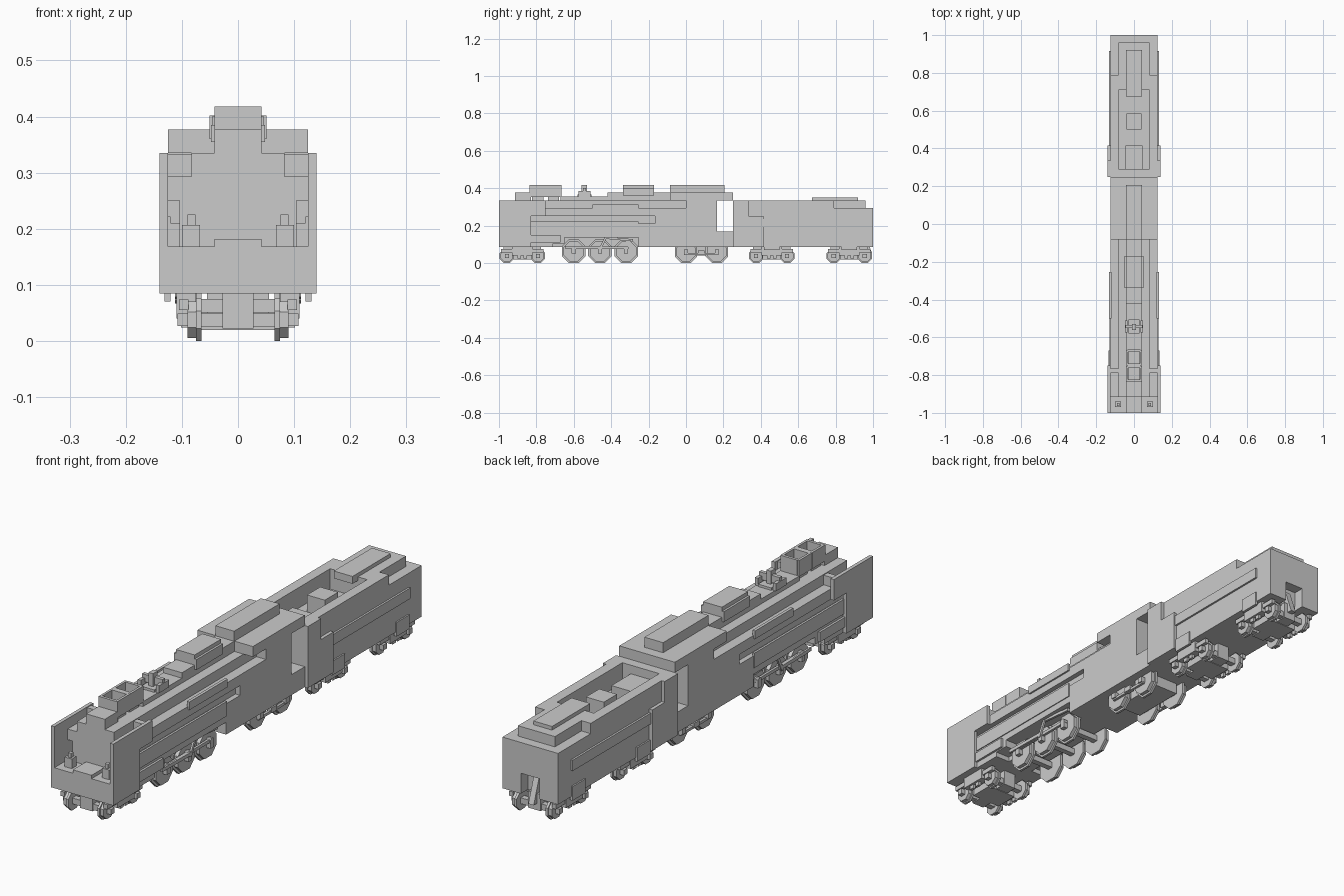
import bpy, bmesh, math
from mathutils import Matrix, Vector

if "Cube" in bpy.data.objects:
    bpy.data.objects.remove(bpy.data.objects["Cube"])


def finish(name, bm):
    bmesh.ops.recalc_face_normals(bm, faces=bm.faces)
    me = bpy.data.meshes.new(name)
    bm.to_mesh(me)
    bm.free()
    ob = bpy.data.objects.new(name, me)
    bpy.context.collection.objects.link(ob)
    return ob


def box(name, x0, x1, y0, y1, z0, z1):
    bm = bmesh.new()
    m = Matrix.Translation(((x0 + x1) / 2, (y0 + y1) / 2, (z0 + z1) / 2)) @ \
        Matrix.Diagonal((x1 - x0, y1 - y0, z1 - z0, 1))
    bmesh.ops.create_cube(bm, size=1, matrix=m)
    return finish(name, bm)


def cbox(name, hx, *r):           # box centred on x
    return box(name, -hx, hx, *r)


def pair(name, x0, x1, *r):       # box mirrored left and right
    box(name + "_right", x0, x1, *r)
    box(name + "_left", -x1, -x0, *r)


def prism(name, pts, axis, a, b):
    """Extrude a 2D outline: axis 'y' uses (x,z), axis 'x' uses (y,z)."""
    bm = bmesh.new()
    vs = [bm.verts.new((p, a, q) if axis == 'y' else (a, p, q)) for p, q in pts]
    f = bm.faces.new(vs)
    d = Vector((0, b - a, 0)) if axis == 'y' else Vector((b - a, 0, 0))
    ext = bmesh.ops.extrude_face_region(bm, geom=[f])
    bmesh.ops.translate(bm, vec=d, verts=[v for v in ext['geom'] if isinstance(v, bmesh.types.BMVert)])
    if f.is_valid is False or len(bm.faces) < len(pts) + 2:
        bm.faces.new(vs)
    return finish(name, bm)


def sym_profile(half):            # mirror a right-hand outline across x = 0
    return half + [(-x, z) for x, z in reversed(half)]


def prism_pair(name, pts, a, b):
    prism(name + "_right", pts, 'x', a, b)
    prism(name + "_left", pts, 'x', -b, -a)


def ngon(y, z, r, n=8):
    R = r / math.cos(math.pi / n)
    return [(y + R * math.cos(2 * math.pi * (i + .5) / n),
             z + R * math.sin(2 * math.pi * (i + .5) / n)) for i in range(n)]


def bar(name, p, q, w, a, b):     # slanted rod between two (y,z) points
    d = (Vector(q) - Vector(p)).normalized() * w
    n = Vector((-d.y, d.x))
    p, q = Vector(p) - d, Vector(q) + d
    prism_pair(name, [tuple(p + n), tuple(q + n), tuple(q - n), tuple(p - n)], a, b)


def wheelset(name, y, r):
    prism_pair(name + "_flange", ngon(y, r, r), .065, .075)
    prism_pair(name + "_tread", ngon(y, r, r * .86), .075, .09)
    prism_pair(name + "_hub", ngon(y, r, .011, 4), .09, .108)
    cbox(name + "_axle", .066, y - .012, y + .012, r - .012, r + .012)


# Boiler: stepped cross-section, with side recess above the running board
prism("boiler", sym_profile([(.104, .15), (.104, .25), (.125, .25), (.125, .293),
                             (.083, .293), (.083, .335)]), 'y', -.915, .0)
pair("boiler_lower_side", .10, .125, -.83, .0, .135, .21)
pair("boiler_rear_side", .10, .125, -.165, .0, .20, .255)
pair("running_panel", .12, .129, -.83, -.255, .162, .222)
pair("side_box", .12, .132, -.5, -.255, .28, .313)
cbox("ridge_front", .042, -.915, -.83, .33, .377)
cbox("ridge_middle", .042, -.67, -.42, .33, .355)
cbox("ridge_rear", .042, -.42, -.06, .33, .377)

# Frame with cut-outs for the driving wheels
cbox("front_beam", .14, -1, -.83, .085, .168)
cbox("frame_front", .125, -.84, -.71, .085, .168)
cbox("frame_core", .06, -.72, -.24, .085, .168)
cbox("frame_upper", .125, -.72, -.24, .135, .168)
pair("frame_ledge", .06, .125, -.71, -.65, .105, .14)
pair("cylinder_cover", .12, .134, -.83, -.67, .11, .15)
cbox("front_deck_plate", .042, -1, -.9, .16, .182)
pair("lamp_base", .068, .1, -.97, -.94, .165, .207)
pair("lamp_cap", .076, .09, -.963, -.947, .2, .225)

# Smoke deflectors and their brackets
prism_pair("deflector", [(-1, .165), (-.83, .165), (-.83, .25), (-.75, .25),
                         (-.75, .335), (-1, .335)], .125, .14)
pair("deflector_bracket", .08, .127, -.79, -.765, .29, .332)

# Twin open chimneys
for i, y in enumerate((-.793, -.708)):
    cbox(f"chimney_floor_{i}", .03, y - .03, y + .03, .33, .375)
    pair(f"chimney_side_{i}", .032, .042, y - .042, y + .042, .352, .418)
    for e in (-1, 1):
        cbox(f"chimney_end_{i}_{e}", .034, y + e * .037 - .006, y + e * .037 + .006, .352, .418)

# Whistle / valve assembly
cbox("valve_base", .03, -.58, -.505, .35, .365)
pair("valve_plate", .034, .048, -.575, -.51, .355, .385)
cbox("valve_bar", .046, -.55, -.535, .37, .4)
cbox("valve_post", .01, -.56, -.53, .35, .418)

# Steam dome
cbox("dome", .042, -.338, -.17, .36, .418)
pair("dome_side", .04, .051, -.338, -.17, .36, .402)

# Cab with roof overhang, open gangway behind
cbox("cab", .125, 0, .165, .085, .335)
cbox("cab_lower", .125, -.255, .01, .085, .21)
cbox("gangway_floor", .125, .16, .255, .085, .168)
cbox("cab_roof", .125, -.083, .25, .335, .377)
cbox("cab_roof_ridge", .042, -.085, .207, .37, .418)

# Tender body, coal pit and top details
cbox("tender_body", .125, .25, 1, .168, .252)
cbox("tender_floor", .125, .25, .955, .085, .17)
pair("tender_rear_lower", .042, .125, .95, 1, .085, .17)
pair("tender_wall", .083, .125, .25, .79, .25, .335)
cbox("tender_front_wall", .085, .25, .29, .25, .335)
cbox("tender_tank", .083, .71, .96, .25, .335)
cbox("tender_rear_shoulder", .125, .785, 1, .25, .293)
cbox("tender_hatch", .042, .675, .92, .32, .35)
cbox("coal_box", .04, .5, .585, .25, .32)
cbox("tender_step", .045, .285, .415, .25, .3)
prism_pair("tender_wing", [(.25, .085), (.415, .085), (.415, .25), (.335, .25),
                           (.335, .335), (.25, .335)], .12, .139)
pair("tender_band", .12, .133, .41, .917, .192, .236)

# Driving wheels, rods and valve gear
drivers = (-.6, -.46, -.32)
for i, y in enumerate(drivers):
    wheelset(f"driver_{i}", y, .063)
    prism_pair(f"crank_pin_{i}", ngon(y, .08, .012), .088, .108)
box_rod = ("coupling_rod", .094, .104, -.61, -.31, .075, .088)
pair(*box_rod)
bar("main_rod", (-.64, .085), (-.46, .082), .007, .104, .112)
bar("valve_link", (-.46, .075), (-.43, .135), .006, .104, .112)
bar("valve_rod", (-.43, .135), (-.29, .122), .006, .1, .11)

# Trailing wheels under the cab
for i, y in enumerate((0, .165)):
    wheelset(f"trailing_{i}", y, .06)
cbox("trailing_frame", .055, -.03, .2, .04, .09)
pair("trailing_rod", .092, .102, -.01, .175, .043, .054)
pair("trailing_block", .085, .106, .065, .1, .045, .066)

# Four-wheel bogies
for n, y in (("lead", -.875), ("tender_front", .458), ("tender_rear", .873)):
    for j, e in enumerate((-1, 1)):
        wheelset(f"{n}_bogie_wheel_{j}", y + e * .083, .038)
        pair(f"{n}_axle_box_{j}", .088, .105, y + e * .083 - .03, y + e * .083 + .03, .055, .074)
        pair(f"{n}_bolt_{j}", .09, .102, y + e * .016 - .01, y + e * .016 + .01, .024, .042)
    pair(f"{n}_bogie_frame", .076, .11, y - .055, y + .055, .04, .09)
    cbox(f"{n}_bolster", .066, y - .05, y + .05, .02, .05)
    cbox(f"{n}_pivot", .028, y - .1, y + .1, .022, .09)
    if n != "lead":
        pair(f"{n}_bogie_plate", .12, .131, y - .042, y + .042, .07, .127)

# Rear coupling hook in the tender recess
prism("rear_coupling", [(.94, .15), (.96, .15), (.995, .05), (.97, .05)], 'x', -.012, .012)
